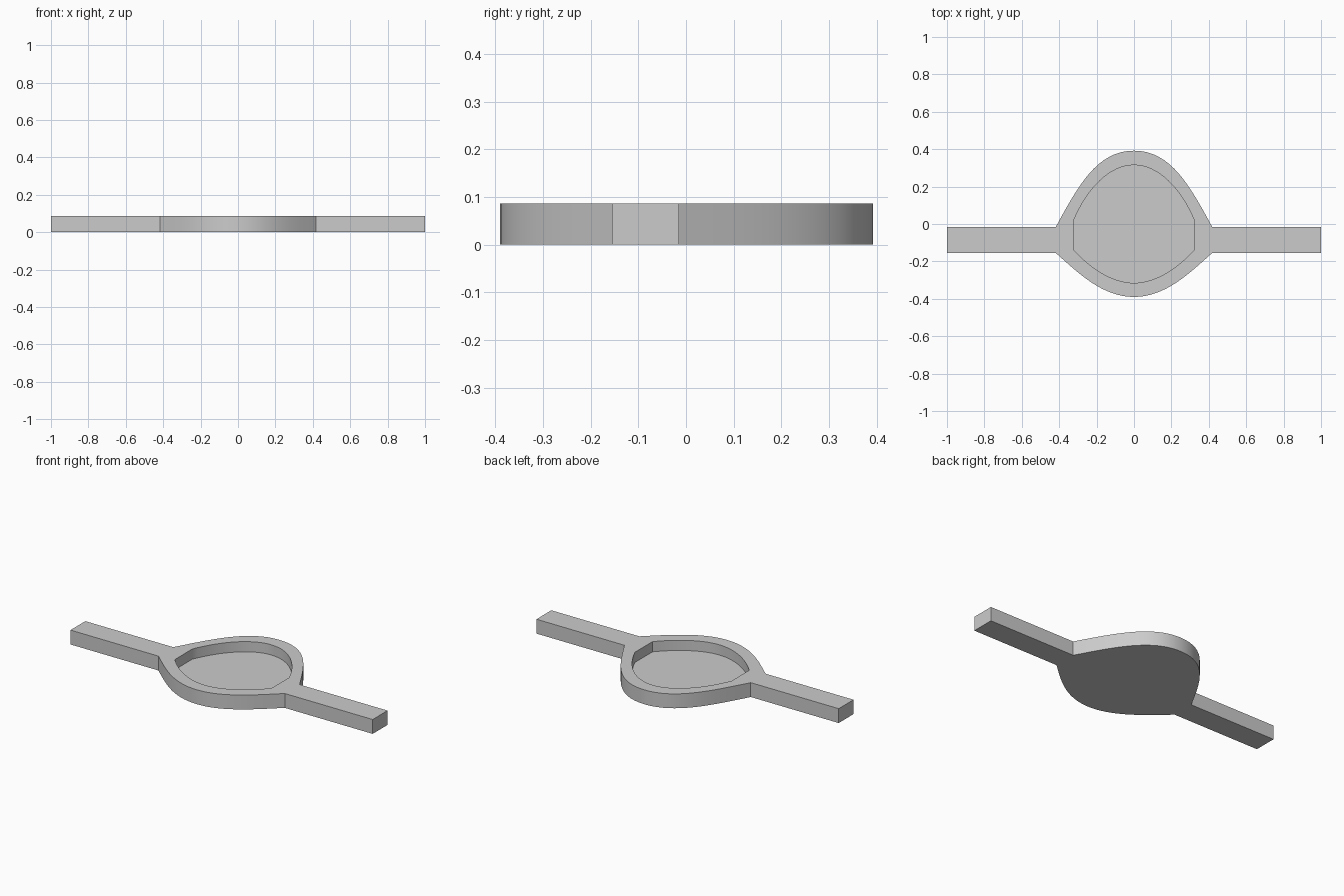
import bpy, bmesh, math
from mathutils import Vector
from mathutils.geometry import interpolate_bezier

HEIGHT, FLOOR = 0.086, 0.025

cube = bpy.data.objects.get("Cube")
if cube:
    bpy.data.objects.remove(cube, do_unlink=True)

grey = bpy.data.materials.new("plain_grey")
grey.use_nodes = True
colour = (0.6, 0.6, 0.6, 1)
grey.diffuse_color = colour
grey.node_tree.nodes["Principled BSDF"].inputs["Base Color"].default_value = colour


def arc(*points):
    """Smooth quarter outline through a four-point Bezier."""
    return interpolate_bezier(*[Vector((x, y, 0)) for x, y in points], 17)


def mirrored(half):
    """Close a right half outline, whose ends lie on x = 0."""
    left = [Vector((-p.x, p.y, 0)) for p in reversed(half[1:-1])]
    return half + left


# Right half outlines, running from the front to the back
case_half = (arc((0, -.39), (.17, -.39), (.30, -.26), (.418, -.155))
             + [Vector((1, -.155, 0)), Vector((1, -.015, 0))]
             + arc((.418, -.015), (.30, .20), (.20, .392), (0, .392)))
pocket_half = (arc((0, -.315), (.12, -.315), (.24, -.23), (.32, -.14))
               + arc((.32, .025), (.25, .19), (.13, .315), (0, .315)))

bm = bmesh.new()


def ring(points, z):
    return [bm.verts.new((p.x, p.y, z)) for p in points]


def wall(low, high):
    for i in range(len(low)):
        j = (i + 1) % len(low)
        bm.faces.new((low[i], low[j], high[j], high[i]))


def loop_edges(verts):
    return [bm.edges.get((v, verts[i - 1])) for i, v in enumerate(verts)]


# Outer shell with the two straps, and the sunken pocket
case, pocket = mirrored(case_half), mirrored(pocket_half)
base, rim = ring(case, 0), ring(case, HEIGHT)
floor, lip = ring(pocket, FLOOR), ring(pocket, HEIGHT)
wall(base, rim)
wall(floor, lip)
bm.faces.new(base)
bm.faces.new(floor)

# Flat top between the outer rim and the pocket lip
bmesh.ops.triangle_fill(bm, edges=loop_edges(rim) + loop_edges(lip),
                        use_beauty=True, normal=(0, 0, 1))
bmesh.ops.recalc_face_normals(bm, faces=bm.faces)

mesh = bpy.data.meshes.new("case_with_straps")
bm.to_mesh(mesh)
bm.free()
mesh.materials.append(grey)
body = bpy.data.objects.new("case_with_straps", mesh)
bpy.context.collection.objects.link(body)

bpy.ops.object.select_all(action="DESELECT")
body.select_set(True)
bpy.context.view_layer.objects.active = body
bpy.ops.object.shade_smooth_by_angle(angle=math.radians(25))
